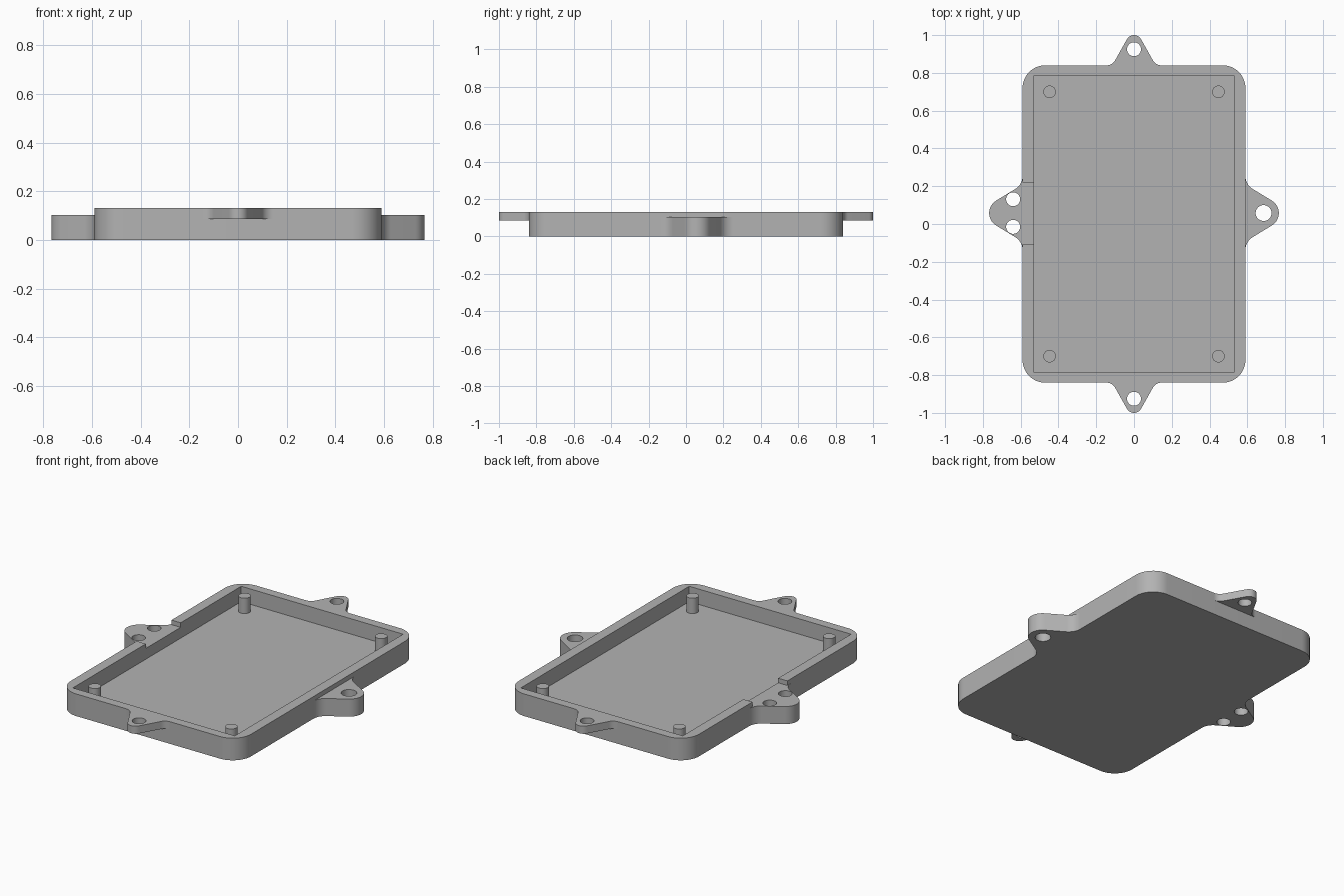
import bpy, bmesh
from math import pi, radians, tan, cos, sin
from mathutils import Vector, Matrix

cube = bpy.data.objects.get("Cube")
if cube:
    bpy.data.objects.remove(cube, do_unlink=True)

grey = bpy.data.materials.new("plain grey")
grey.use_nodes = True
colour = (0.45, 0.45, 0.45, 1)
grey.diffuse_color = colour
grey.node_tree.nodes["Principled BSDF"].inputs["Base Color"].default_value = colour

# Main sizes
HALF_X, HALF_Y, HEIGHT = 0.59, 0.84, 0.131
CAVITY_X, CAVITY_Y, FLOOR = 0.53, 0.787, 0.04
EAR_TOP, EAR_Y = 0.104, 0.058


def rounded(corners, steps=12):
    """Outline from (x, y, radius) corners, with an arc at each rounded one."""
    path = []
    for i, (x, y, r) in enumerate(corners):
        p = Vector((x, y))
        if r == 0:
            path.append(p)
            continue
        before = (Vector(corners[i - 1][:2]) - p).normalized()
        after = (Vector(corners[(i + 1) % len(corners)][:2]) - p).normalized()
        half = before.angle(after) / 2
        centre = p + (before + after).normalized() * r / sin(half)
        start = p + before * r / tan(half) - centre
        sweep = start.angle_signed(p + after * r / tan(half) - centre)
        for k in range(steps + 1):
            path.append(centre + Matrix.Rotation(-sweep * k / steps, 2) @ start)
    return path


def circle(x, y, r, sides=40):
    return [Vector((x + r * cos(2 * pi * k / sides), y + r * sin(2 * pi * k / sides)))
            for k in range(sides)]


def plate(name, loops, z0, z1, matrix=Matrix()):
    """Flat outline with holes, extruded from z0 to z1."""
    bm = bmesh.new()
    for loop in loops:
        verts = [bm.verts.new((p.x, p.y, z0)) for p in loop]
        for a, b in zip(verts, verts[1:] + verts[:1]):
            bm.edges.new((a, b))
    bmesh.ops.triangle_fill(bm, edges=bm.edges[:], use_beauty=True)
    top = bmesh.ops.extrude_face_region(bm, geom=bm.faces[:], use_keep_orig=True)
    moved = [g for g in top["geom"] if isinstance(g, bmesh.types.BMVert)]
    bmesh.ops.translate(bm, verts=moved, vec=(0, 0, z1 - z0))
    bmesh.ops.transform(bm, matrix=matrix, verts=bm.verts)
    bmesh.ops.recalc_face_normals(bm, faces=bm.faces)
    mesh = bpy.data.meshes.new(name)
    bm.to_mesh(mesh)
    bm.free()
    mesh.materials.append(grey)
    obj = bpy.data.objects.new(name, mesh)
    bpy.context.collection.objects.link(obj)
    return obj


def rectangle(x0, x1, y0, y1, r=0):
    return rounded([(x0, y0, r), (x1, y0, r), (x1, y1, r), (x0, y1, r)])


def smooth(obj):
    bpy.ops.object.select_all(action="DESELECT")
    obj.select_set(True)
    bpy.context.view_layer.objects.active = obj
    bpy.ops.object.shade_smooth_by_angle(angle=radians(30))


def cut(obj, cutter):
    mod = obj.modifiers.new("cut", "BOOLEAN")
    mod.operation, mod.object, mod.solver = "DIFFERENCE", cutter, "EXACT"
    bpy.context.view_layer.objects.active = obj
    bpy.ops.object.modifier_apply(modifier=mod.name)
    bpy.data.objects.remove(cutter, do_unlink=True)


def ear(name, half_width, length, fillet, tip, holes, z0, z1, place, angle):
    """Triangular mounting ear pointing along +x from its wall, tip rounded."""
    outline = rounded([(0, -half_width - 0.1, 0), (0, -half_width, fillet),
                       (length, 0, tip), (0, half_width, fillet),
                       (0, half_width + 0.1, 0)])[1:-1]
    matrix = Matrix.Translation((*place, 0)) @ Matrix.Rotation(angle, 4, "Z")
    smooth(plate(name, [outline] + [circle(*h) for h in holes], z0, z1, matrix))


# Tray with its cavity and the lowered stretch of the right wall
tray = plate("tray", [rectangle(-HALF_X, HALF_X, -HALF_Y, HALF_Y, 0.12)], 0, HEIGHT)
cut(tray, plate("cavity_cutter",
                [rectangle(-CAVITY_X, CAVITY_X, -CAVITY_Y, CAVITY_Y)], FLOOR, 0.3))
cut(tray, plate("notch_cutter",
                [rectangle(-0.7, -0.5, EAR_Y - 0.163, EAR_Y + 0.163)], EAR_TOP, 0.3))
smooth(tray)

# Corner posts
for x, side in ((-0.447, "right"), (0.447, "left")):
    for y, end in ((-0.7, "front"), (0.7, "back")):
        smooth(plate(f"{end}_{side}_post", [circle(x, y, 0.033)], FLOOR, HEIGHT))

# Thin end ears level with the rim
for sign, end in ((-1, "front"), (1, "back")):
    ear(f"{end}_ear", 0.115, 0.205, 0.05, 0.043, [(0.085, 0, 0.037)],
        0.086, HEIGHT, (0, sign * HALF_Y), sign * pi / 2)

# Thick side ears level with the base: one hole on the left, two on the right
ear("left_ear", 0.151, 0.248, 0.08, 0.077, [(0.096, 0, 0.042)],
    0, EAR_TOP, (HALF_X, EAR_Y), 0)
ear("right_ear", 0.151, 0.248, 0.08, 0.077,
    [(0.05, -0.073, 0.037), (0.05, 0.073, 0.037)],
    0, EAR_TOP, (-HALF_X, EAR_Y), pi)
